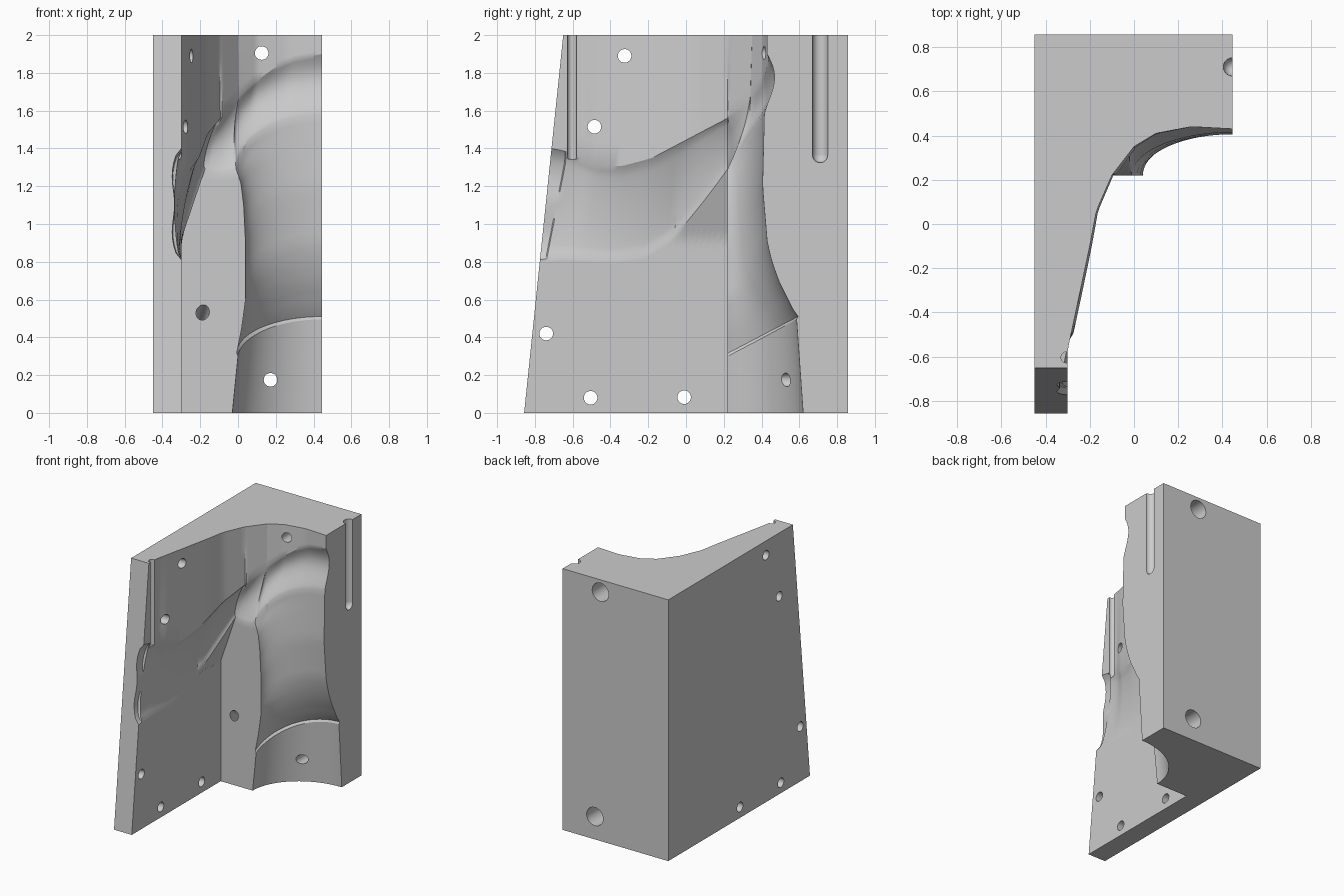
import bpy, bmesh, math
from mathutils import Vector, Matrix

cube = bpy.data.objects.get("Cube")
if cube:
    bpy.data.objects.remove(cube, do_unlink=True)

grey = bpy.data.materials.new("mould_grey")
grey.use_nodes = True
grey.diffuse_color = (0.6, 0.6, 0.6, 1)
grey.node_tree.nodes["Principled BSDF"].inputs["Base Color"].default_value = (0.6, 0.6, 0.6, 1)


def curve(pts, x):
    """Piecewise linear lookup."""
    if x <= pts[0][0]:
        return pts[0][1]
    for (a, fa), (b, fb) in zip(pts, pts[1:]):
        if x <= b:
            return fa + (fb - fa) * (x - a) / (b - a)
    return pts[-1][1]


def mix(a, b, f):
    return a + (b - a) * f


# Guiding curves
RIM = [(-.3, -.57), (-.2, -.1), (-.17, .06), (-.1, .22), (0, .35), (.1, .41), (.26, .44), (.445, .43)]
RIM_BY_Y = [(y, x) for x, y in RIM[:5]]
PLATE_LOW = [(-.74, .81), (-.6, .825), (-.35, .81), (-.2, .83), (-.1, .9), (0, 1.0), (.1, 1.13), (.22, 1.29)]
PLATE_HIGH = [(-.72, 1.4), (-.63, 1.36), (-.5, 1.315), (-.37, 1.305), (-.2, 1.35), (0, 1.45), (.22, 1.56)]
ARCH_HIGH = [(-.1, 1.56), (0, 1.67), (.1, 1.76), (.2, 1.83), (.3, 1.875), (.445, 1.9)]
CORNER_X = [(.3, -.01), (.45, .02), (.6, .04), (.9, .04), (1.1, .03), (1.22, .015), (1.29, -.01)]
CHANNEL_Y = [(.5, .6), (.55, .565), (.6, .54), (.7, .49), (.8, .455), (.9, .43), (1.2, .405), (1.6, .415)]


def front_y(z):
    return -.857 + .1035 * z


def step_y(z):
    return min(max(-.74 + .196 * (z - .8), front_y(z) + .035), -.635)


def wedge_x(z):
    return -.3 + .34 * max(0, z - .92)


N_D, N_L, N_B, N_U = 5, 24, 16, 6


def build_column(low, high, z_ridge, z_lo, z_hi, push, dent):
    """One vertical line of the skin: foot, lower wall, cove, upper wall."""
    pts = [(*low(z_ridge * i / N_D, True), z_ridge * i / N_D) for i in range(N_D + 1)]
    for i in range(N_L + 1):
        z = mix(z_ridge + .015, z_lo, i / N_L)
        pts.append((*low(z, False), z))
    a, b = low(z_lo, False), high(z_hi)
    for i in range(1, N_B + 1):
        v = i / N_B
        d = dent(v)
        pts.append((mix(a[0], b[0], v) + push[0] * d, mix(a[1], b[1], v) + push[1] * d, mix(z_lo, z_hi, v)))
    for i in range(1, N_U + 1):
        z = mix(z_hi, 2, i / N_U)
        pts.append((*high(z), z))
    return pts


def plate_column(yfun, depth, notch=False):
    yn = yfun(1.1)

    def low(z, foot):
        return (wedge_x(z) if yn > -.05 else -.3, yfun(z))

    def high(z):
        y = yfun(z)
        return (curve(RIM_BY_Y, y) + .015 * (2 - z) * (y > -.5), y)

    def dent(v):
        s = max(0, math.sin(math.pi * v))
        return depth * s ** .5 * (1 - .45 * s ** 4 if notch else 1)
    cols = build_column(low, high, .3, curve(PLATE_LOW, yn), curve(PLATE_HIGH, yn), (-1, 0), dent)
    # keep the end of the cove on the sloping front edge
    return [(x, yfun(z), z) for x, y, z in cols]


columns = [plate_column(front_y, .065, True),
           plate_column(lambda z: step_y(z) - .006, .06, True),
           plate_column(step_y, .035)]
N_A = 30
for i in range(1, N_A + 1):
    columns.append(plate_column(lambda z, q=i / N_A: mix(step_y(z), .22, q), mix(.035, .025, i / N_A)))

# Pillar face between the plate and the channel
N_P = 10
for i in range(1, N_P + 1):
    f = i / N_P

    def low(z, foot):
        edge = mix(-.03, 0, z / .3) if foot else curve(CORNER_X, z)
        return (mix(wedge_x(z), edge, f), .22)

    def high(z):
        x = mix(-.1, 0, f)
        return (x + .015 * (2 - z), curve(RIM, x) - .03 * (2 - z))
    z_lo = 1.29 - .02 * math.sin(math.pi * f)
    columns.append(build_column(low, high, .3, z_lo, curve(ARCH_HIGH, mix(-.1, 0, f)), (-.7, .7),
                                lambda v: .025 * math.sin(math.pi * v)))

# Rounded channel with a ridge near the foot
N_C = 28
for i in range(1, N_C + 1):
    t = i / N_C * math.pi / 2
    c, s = math.cos(t), math.sin(t)

    def low(z, foot):
        edge = mix(-.03, 0, z / .3) if foot else curve(CORNER_X, z - .2 * s)
        back = mix(.62, .585, min(1, z / .5)) if foot else curve(CHANNEL_Y, z + .2 * (1 - s))
        return (.445 - (.445 - edge) * c, .22 + (back - .22) * s)

    xu = .445 * (1 - c)

    def high(z):
        return (xu, curve(RIM, xu) - .03 * (2 - z) * (1 - .8 * s))
    columns.append(build_column(low, high, .3 + .195 * s, mix(1.29, 1.58, s), curve(ARCH_HIGH, xu), (-.5 * c, 1),
                                lambda v: mix(.025, .045, s) * max(0, math.sin(math.pi * v ** 1.3))))

# Flat outer sides of the block
last, first = columns[-1], columns[0]
columns.append([(.445, .857, p[2]) for p in last])
columns.append([(-.45, .857, p[2]) for p in first])
columns.append([(-.45, p[1], p[2]) for p in first])

bm = bmesh.new()
grid = [[bm.verts.new(p) for p in col] for col in columns]
for a, b in zip(grid, grid[1:] + grid[:1]):
    for j in range(len(a) - 1):
        bm.faces.new((a[j], b[j], b[j + 1], a[j + 1]))
bm.faces.new([col[0] for col in reversed(grid)])
bm.faces.new([col[-1] for col in grid])
bmesh.ops.recalc_face_normals(bm, faces=bm.faces)
mesh = bpy.data.meshes.new("mould_block")
bm.to_mesh(mesh)
bm.free()
block = bpy.data.objects.new("mould_block", mesh)
bpy.context.collection.objects.link(block)
mesh.materials.append(grey)
bpy.context.view_layer.objects.active = block
block.select_set(True)


def cut(start, end, r, ball=False):
    """Bore a round hole from start to end."""
    a, b = Vector(start), Vector(end)
    tool = bmesh.new()
    turn = (b - a).to_track_quat('Z', 'Y').to_matrix().to_4x4()
    if ball:
        bmesh.ops.create_uvsphere(tool, u_segments=24, v_segments=12, radius=r, matrix=Matrix.Translation(a))
    else:
        bmesh.ops.create_cone(tool, cap_ends=True, segments=24, radius1=r, radius2=r, depth=(b - a).length,
                              matrix=Matrix.Translation((a + b) / 2) @ turn)
    me = bpy.data.meshes.new("cutter")
    tool.to_mesh(me)
    tool.free()
    me.materials.append(grey)
    cutter = bpy.data.objects.new("cutter", me)
    cutter.hide_render = True
    bpy.context.collection.objects.link(cutter)
    mod = block.modifiers.new("bore", 'BOOLEAN')
    mod.operation, mod.solver, mod.object = 'DIFFERENCE', 'EXACT', cutter
    bpy.ops.object.modifier_apply(modifier=mod.name)
    bpy.data.objects.remove(cutter, do_unlink=True)


# Side holes through the plate
for y, z in [(-.325, 1.89), (-.485, 1.515), (-.74, .42), (-.505, .08), (-.01, .083)]:
    cut((-.6, y, z), (.1, y, z), .036)
# Back holes with wide outer bores
for x, z in [(.125, 1.905), (.172, .175)]:
    cut((x, .1, z), (x, 1, z), .036)
    cut((x, .68, z), (x, 1, z), .07)
# Slanted blind hole in the pillar, and the two pin grooves
cut((-.17, .12, .59), (-.21, .36, .45), .035)
cut((-.305, -.603, 1.345), (-.305, -.603, 2.1), .025)
cut((.445, .71, 1.365), (.445, .71, 2.1), .041)
cut((.445, .71, 1.365), (.445, .71, 2), .0405, ball=True)

bpy.ops.object.shade_smooth_by_angle(angle=math.radians(28))
